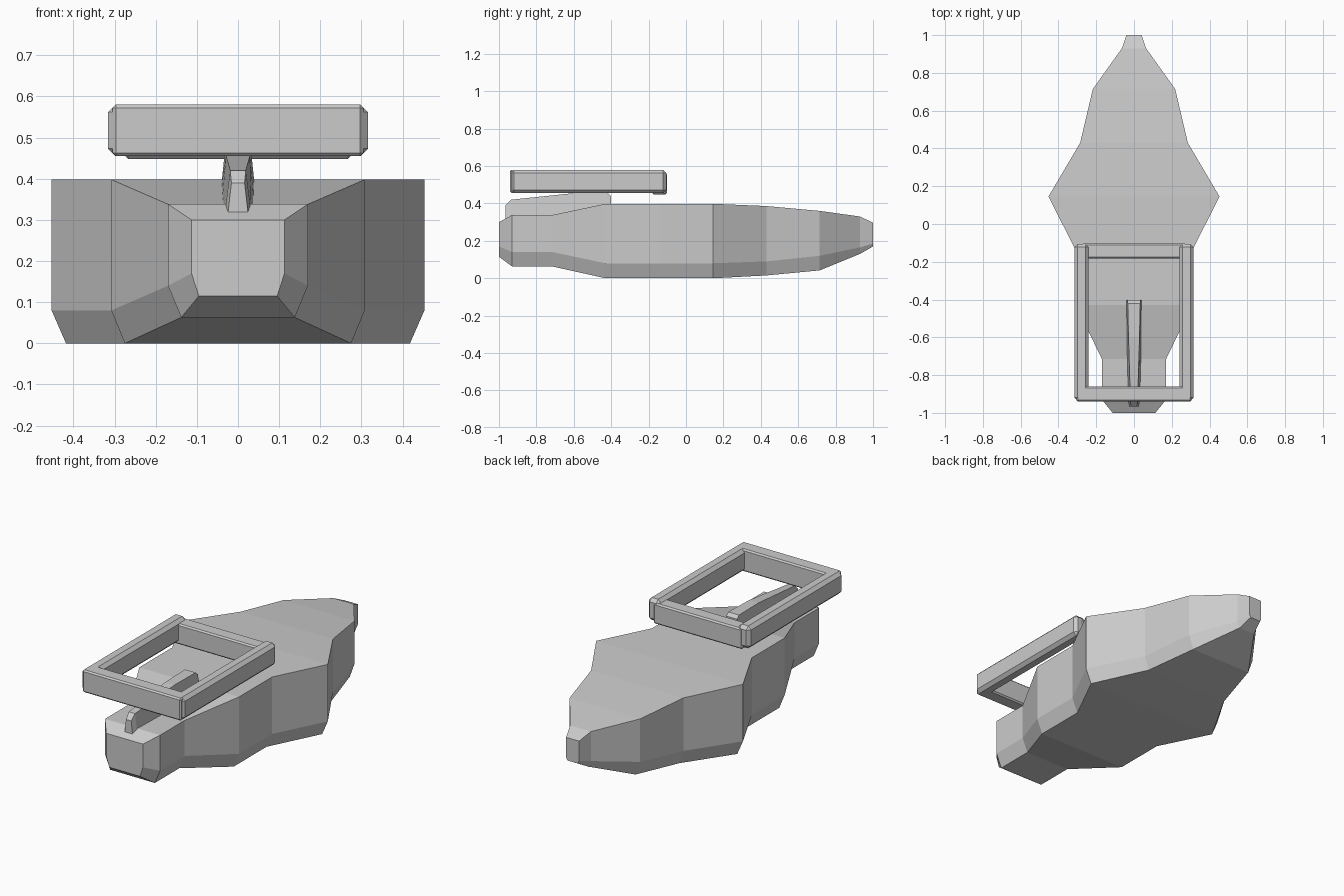
import bpy, bmesh

if "Cube" in bpy.data.objects:
    bpy.data.objects.remove(bpy.data.objects["Cube"])


def loft(name, rings):
    """Skin a list of equal-length point rings and cap both ends."""
    bm = bmesh.new()
    rows = [[bm.verts.new(p) for p in ring] for ring in rings]
    n = len(rows[0])
    for a, b in zip(rows, rows[1:]):
        for i in range(n):
            j = (i + 1) % n
            bm.faces.new((a[i], a[j], b[j], b[i]))
    bm.faces.new(rows[0])
    bm.faces.new(rows[-1])
    bmesh.ops.recalc_face_normals(bm, faces=bm.faces)
    mesh = bpy.data.meshes.new(name)
    bm.to_mesh(mesh)
    bm.free()
    obj = bpy.data.objects.new(name, mesh)
    bpy.context.collection.objects.link(obj)
    return obj


def bar(name, lo, hi, bevel):
    """Chamfered box between two corners."""
    bpy.ops.mesh.primitive_cube_add(
        size=1, location=[(a + b) / 2 for a, b in zip(lo, hi)])
    obj = bpy.context.object
    obj.name = name
    obj.scale = [b - a for a, b in zip(lo, hi)]
    bpy.ops.object.transform_apply(location=False, rotation=False, scale=True)
    mod = obj.modifiers.new("chamfer", 'BEVEL')
    mod.width = bevel
    mod.segments = 1
    return obj


# Hull stations: y, half width, bottom half width, z bottom, z chamfer, z top
stations = [
    (-1.00, 0.113, 0.095, 0.115, 0.17, 0.30),
    (-0.93, 0.17, 0.138, 0.063, 0.14, 0.338),
    (-0.715, 0.17, 0.138, 0.063, 0.14, 0.338),
    (-0.43, 0.308, 0.275, 0.0, 0.08, 0.398),
    (-0.14, 0.308, 0.275, 0.0, 0.08, 0.398),
    (0.145, 0.453, 0.418, 0.0, 0.08, 0.398),
    (0.43, 0.285, 0.26, 0.015, 0.09, 0.386),
    (0.715, 0.218, 0.19, 0.042, 0.12, 0.36),
    (0.93, 0.064, 0.05, 0.13, 0.165, 0.33),
    (1.00, 0.04, 0.032, 0.17, 0.185, 0.297),
]
loft("hull", [[(-w, y, zt), (-w, y, zc), (-wb, y, zb),
               (wb, y, zb), (w, y, zc), (w, y, zt)]
              for y, w, wb, zb, zc, zt in stations])

# Tapered support fin: y, base half width, z base, top half width, z top
fin = [
    (-0.965, 0.025, 0.31, 0.016, 0.39),
    (-0.935, 0.033, 0.31, 0.019, 0.42),
    (-0.60, 0.040, 0.33, 0.029, 0.455),
    (-0.42, 0.042, 0.37, 0.033, 0.456),
    (-0.402, 0.042, 0.37, 0.034, 0.44),
]
loft("support_fin", [[(-wt, y, zt), (-wb, y, zb), (wb, y, zb), (wt, y, zt)]
                     for y, wb, zb, wt, zt in fin])

# Rectangular frame
for side, s in (("left", -1), ("right", 1)):
    x0, x1 = sorted((s * 0.24, s * 0.316))
    bar("frame_side_" + side, (x0, -0.937, 0.455), (x1, -0.105, 0.58), 0.018)
bar("frame_front", (-0.305, -0.94, 0.455), (0.305, -0.86, 0.58), 0.008)
bar("frame_rear", (-0.275, -0.182, 0.448), (0.275, -0.102, 0.563), 0.008)
